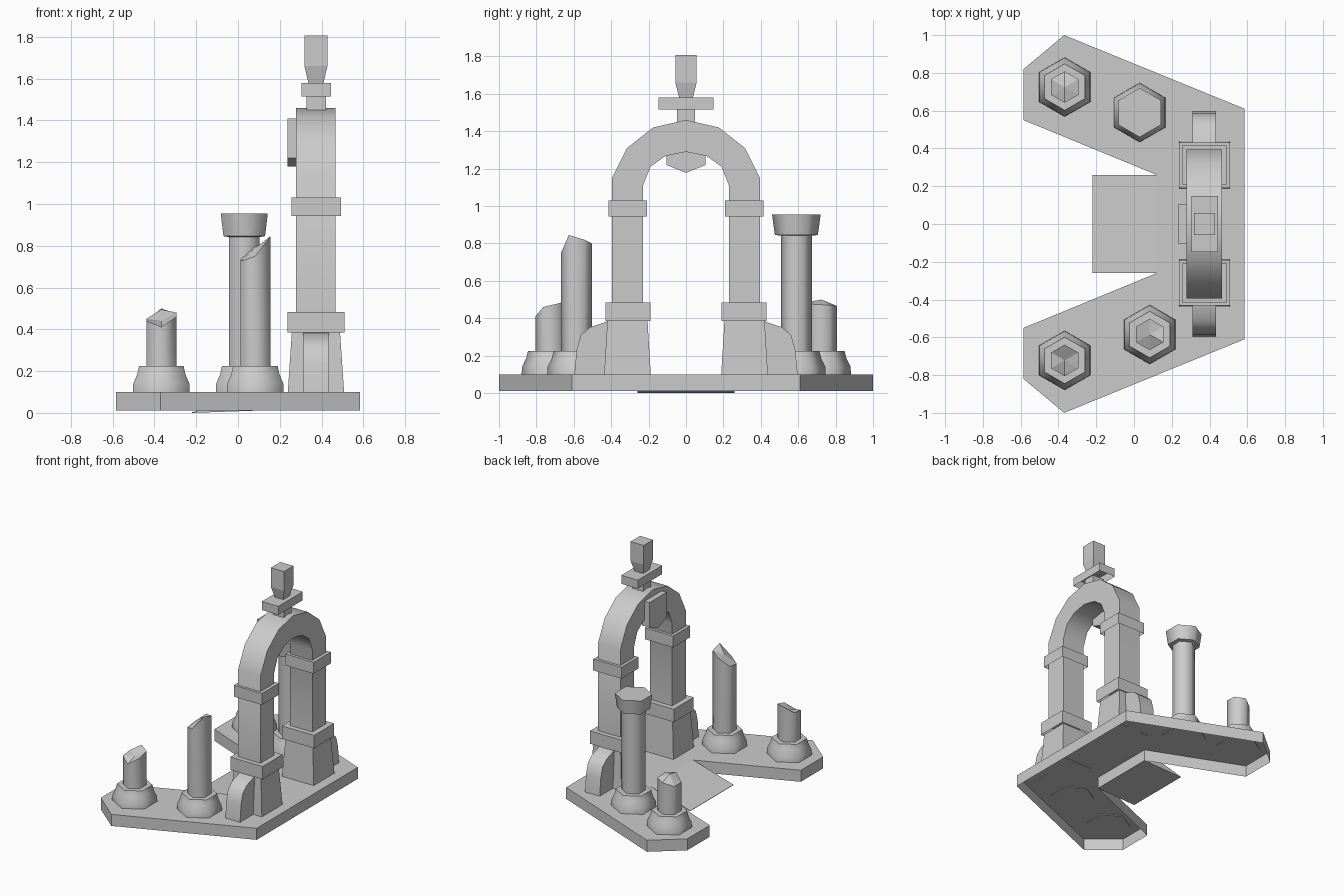
import bpy, bmesh
from math import cos, sin, radians

if "Cube" in bpy.data.objects:
    bpy.data.objects.remove(bpy.data.objects["Cube"])


def finish(name, bm, smooth=None, flat_top=False):
    bmesh.ops.recalc_face_normals(bm, faces=bm.faces)
    me = bpy.data.meshes.new(name)
    bm.to_mesh(me)
    bm.free()
    ob = bpy.data.objects.new(name, me)
    bpy.context.collection.objects.link(ob)
    if smooth:
        bpy.ops.object.select_all(action='DESELECT')
        ob.select_set(True)
        bpy.context.view_layer.objects.active = ob
        bpy.ops.object.shade_smooth_by_angle(angle=radians(smooth))
    if flat_top:
        for p in me.polygons:
            if p.normal.z > .2:
                p.use_smooth = False
    return ob


def loft(name, rings, smooth=None, peak=None, bottom=True):
    """Skin a stack of equal rings, with flat ends or a raised centre point on top."""
    bm = bmesh.new()
    vs = [[bm.verts.new(p) for p in r] for r in rings]
    n = len(vs[0])
    for a, b in zip(vs, vs[1:]):
        for i in range(n):
            j = (i + 1) % n
            bm.faces.new((a[i], a[j], b[j], b[i]))
    if bottom:
        bm.faces.new(vs[0][::-1])
    if peak:
        c = bm.verts.new(peak)
        for i in range(n):
            bm.faces.new((vs[-1][i], vs[-1][(i + 1) % n], c))
    else:
        bm.faces.new(vs[-1])
    return finish(name, bm, smooth, bool(peak))


def rect(cx, cy, hx, hy, z):
    return [(cx + sx * hx, cy + sy * hy, z) for sx, sy in ((-1, -1), (1, -1), (1, 1), (-1, 1))]


def block(name, cx, cy, *levels, bottom=True):
    """Square stack; each level is (half x, half y, z)."""
    return loft(name, [rect(cx, cy, *l) for l in levels], bottom=bottom)


def extrude_x(name, profile, x0, x1, smooth=None):
    return loft(name, [[(x, y, z) for y, z in profile] for x in (x0, x1)], smooth)


def hexagon(cx, cy, r, zs):
    return [(cx + r * cos(radians(60 * i - 90)), cy + r * sin(radians(60 * i - 90)), z)
            for i, z in enumerate(zs)]


def column(name, x, y, tops, centre):
    """Six-sided foot and shaft with a broken or flat top."""
    foot = [(.157, .095), (.155, .14), (.133, .185), (.123, .225)]
    loft(name + "_foot", [hexagon(x, y, r, [z] * 6) for r, z in foot], 62)
    loft(name + "_shaft", [hexagon(x, y, .083, [.2] * 6), hexagon(x, y, .083, tops)],
         61, (x, y, centre))


# floor slab with splayed wings, hollow underneath, and the entry ramp
half = [(.585, .61), (-.37, 1), (-.585, .82), (-.585, .55), (.12, .26)]
outline = half + [(x, -y) for x, y in reversed(half)]
loft("floor_slab", [[(x, y, z) for x, y in outline] for z in (.012, .1)], bottom=False)
loft("ramp", [[(-.22, y, 0), (.12, y, .012), (.12, y, .1), (-.22, y, .003)] for y in (-.26, .26)])

# arch with its two shafts
outer = [(.395, .45), (.395, 1.15), (.315, 1.31), (.176, 1.42)]
inner = [(.11, 1.268), (.19, 1.21), (.23, 1.11), (.23, .45)]
arch = (outer + [(0, 1.46)] + [(-y, z) for y, z in reversed(outer)]
        + [(-y, z) for y, z in reversed(inner)] + [(0, 1.29)] + inner)
extrude_x("arch", arch, .278, .467, 35)

# plinths, bands (open underneath) and buttresses on both sides
for s, side in ((1, "back"), (-1, "front")):
    block("plinth_" + side, .373, s * .313, (.135, .125, .095), (.115, .107, .39))
    block("lower_band_" + side, .373, s * .311, (.136, .12, .385), (.136, .12, .483), bottom=False)
    block("upper_band_" + side, .374, s * .312, (.119, .103, .943), (.119, .103, 1.03), bottom=False)
    curve = [(.4, .095), (.597, .095), (.585, .23), (.562, .31), (.513, .352), (.41, .387), (.4, .387)]
    extrude_x("buttress_" + side, [(s * y, z) for y, z in curve], .311, .435, 45)

# keystone shield
extrude_x("keystone", [(-.105, 1.41), (-.105, 1.22), (0, 1.178), (.105, 1.22), (.105, 1.41)], .236, .3)

# finial
block("finial_neck", .374, 0, (.047, .047, 1.43), (.047, .047, 1.53))
block("finial_bar", .374, 0, (.07, .147, 1.515), (.07, .147, 1.58), bottom=False)
block("finial_head", .373, 0, (.034, .034, 1.57), (.055, .057, 1.66), (.055, .057, 1.807))

# columns: heights run counter-clockwise from the front corner
column("short_column_back", -.367, .725, [.485, .475, .47, .465, .44, .44], .5)
column("short_column_front", -.367, -.722, [.41, .46, .48, .495, .45, .44], .44)
column("broken_column", .083, -.585, [.75, .845, .82, .8, .735, .725], .79)
column("tall_column", .03, .59, [.87] * 6, .87)
loft("capital", [hexagon(.03, .59, r, [z] * 6)
                 for r, z in ((.09, .842), (.115, .846), (.13, .955))], 62)
